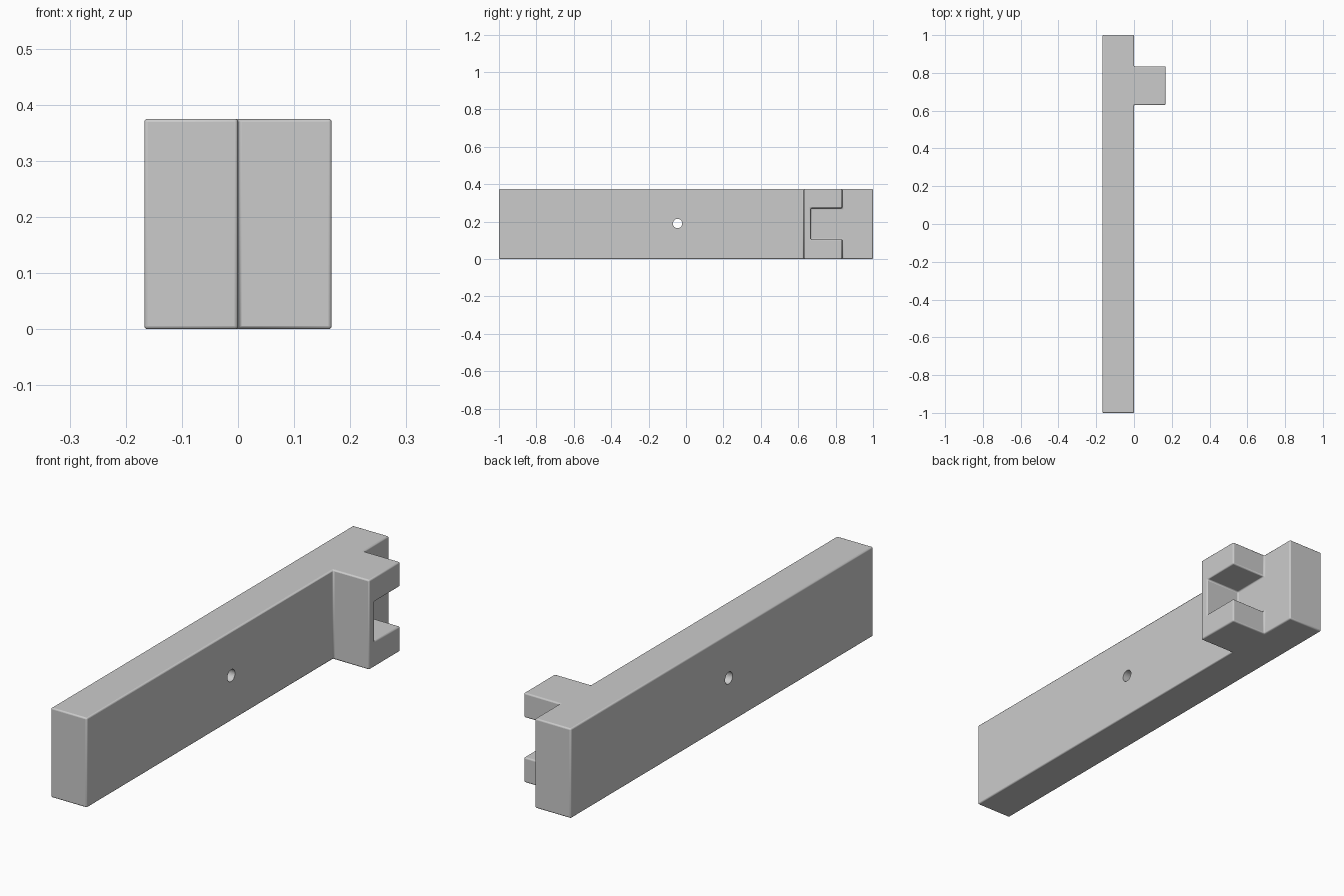
import bpy, bmesh, math
from mathutils import Vector

cube = bpy.data.objects.get("Cube")
if cube:
    bpy.data.objects.remove(cube, do_unlink=True)

grey = bpy.data.materials.new("light_grey")
grey.use_nodes = True
colour = (0.6, 0.6, 0.6, 1)
grey.diffuse_color = colour
grey.node_tree.nodes["Principled BSDF"].inputs["Base Color"].default_value = colour

# Grid planes of the bar, the side block and its notch
PLANES = [(-0.167, 0, 0.167),
          (-1, 0.63, 0.667, 0.835, 1),
          (0, 0.105, 0.272, 0.375)]


def solid(cell):
    """Bar column is full; the side block is full except for its notch."""
    if any(c < 0 or c >= len(p) - 1 for c, p in zip(cell, PLANES)):
        return False
    i, j, k = cell
    return i == 0 or j == 1 or (j == 2 and k != 1)


# Bar with notched block, as the outer skin of the solid cells
bm = bmesh.new()
cells = [(i, j, k) for i in range(2) for j in range(4) for k in range(3)]
for cell in filter(solid, cells):
    for axis in range(3):
        for side in (0, 1):
            near = list(cell)
            near[axis] += 2 * side - 1
            if solid(near):
                continue
            corners = []
            for u, v in ((0, 0), (1, 0), (1, 1), (0, 1)):
                step = [0, 0, 0]
                step[axis] = side
                step[(axis + 1) % 3], step[(axis + 2) % 3] = u, v
                corners.append(bm.verts.new(
                    [PLANES[a][cell[a] + step[a]] for a in range(3)]))
            bm.faces.new(corners if side else corners[::-1])
bmesh.ops.remove_doubles(bm, verts=bm.verts, dist=0.0001)
bmesh.ops.dissolve_limit(bm, angle_limit=math.radians(1),
                         verts=bm.verts, edges=bm.edges)
mesh = bpy.data.meshes.new("notched_bar")
bm.to_mesh(mesh)
bm.free()
mesh.materials.append(grey)
bar = bpy.data.objects.new("notched_bar", mesh)
bpy.context.collection.objects.link(bar)

# Softened edges
bevel = bar.modifiers.new("rounded_edges", "BEVEL")
bevel.width = 0.006
bevel.segments = 3
bevel.limit_method = "ANGLE"

# Round hole through the bar
bpy.ops.mesh.primitive_cylinder_add(vertices=32, radius=0.025, depth=0.3,
                                    location=(-0.083, -0.045, 0.19),
                                    rotation=(0, math.pi / 2, 0))
drill = bpy.context.object
drill.name = "hole_cutter"
drill.data.materials.append(grey)
drill.hide_render = True
drill.hide_set(True)
hole = bar.modifiers.new("pin_hole", "BOOLEAN")
hole.operation = "DIFFERENCE"
hole.solver = "EXACT"
hole.object = drill

bpy.context.view_layer.objects.active = bar
bar.select_set(True)
bpy.ops.object.shade_smooth_by_angle(angle=math.radians(35))
